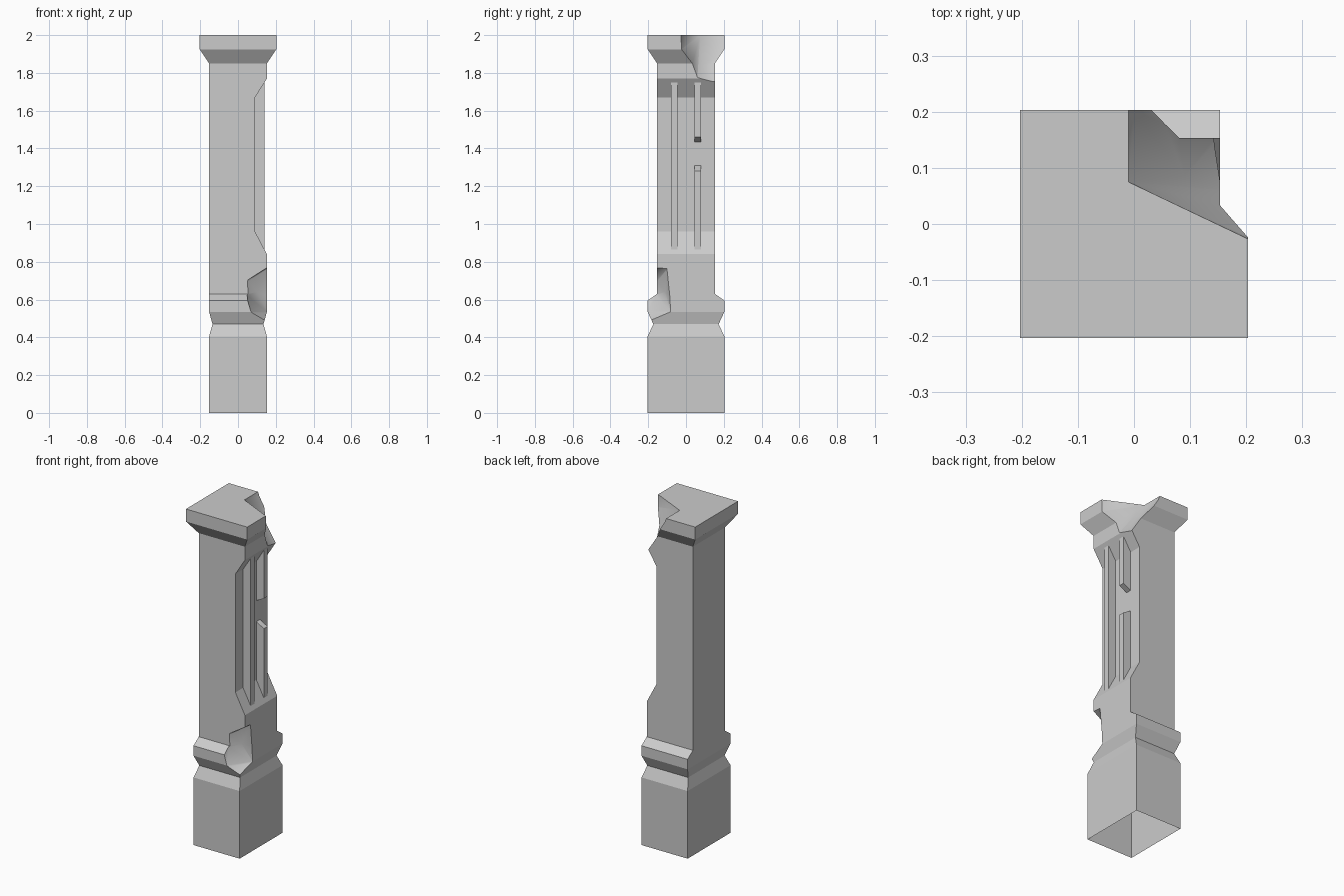
import bpy, bmesh

cube = bpy.data.objects.get("Cube")
if cube:
    bpy.data.objects.remove(cube, do_unlink=True)

stone = bpy.data.materials.new("grey_stone")
stone.use_nodes = True
colour = (0.6, 0.6, 0.6, 1)
stone.diffuse_color = colour
stone.node_tree.nodes["Principled BSDF"].inputs["Base Color"].default_value = colour


def make_object(name, bm, smooth=False):
    bmesh.ops.recalc_face_normals(bm, faces=bm.faces)
    for f in bm.faces:
        f.smooth = smooth
    mesh = bpy.data.meshes.new(name)
    bm.to_mesh(mesh)
    bm.free()
    mesh.materials.append(stone)
    obj = bpy.data.objects.new(name, mesh)
    bpy.context.collection.objects.link(obj)
    return obj


def loft(name, rings):
    """Stack of rectangles given as (height, half width, half depth)."""
    bm = bmesh.new()
    loops = [[bm.verts.new((sx * hx, sy * hy, z))
              for sx, sy in ((-1, -1), (1, -1), (1, 1), (-1, 1))]
             for z, hx, hy in rings]
    for a, b in zip(loops, loops[1:]):
        for i in range(4):
            j = (i + 1) % 4
            bm.faces.new((a[i], a[j], b[j], b[i]))
    bm.faces.new(loops[0][::-1])
    bm.faces.new(loops[-1])
    return make_object(name, bm)


def prism(name, profile, y0, y1):
    """Side profile (x, z) pulled from y0 to y1."""
    bm = bmesh.new()
    face = bm.faces.new([bm.verts.new((x, y0, z)) for x, z in profile])
    out = bmesh.ops.extrude_face_region(bm, geom=[face])
    moved = [v for v in out["geom"] if isinstance(v, bmesh.types.BMVert)]
    bmesh.ops.translate(bm, verts=moved, vec=(0, y1 - y0, 0))
    return make_object(name, bm)


def hull(name, points):
    bm = bmesh.new()
    for p in points:
        bm.verts.new(p)
    out = bmesh.ops.convex_hull(bm, input=bm.verts)
    spare = {v for v in out["geom_interior"] if isinstance(v, bmesh.types.BMVert)}
    bmesh.ops.delete(bm, geom=list(spare), context='VERTS')
    return make_object(name, bm, smooth=True)


def combine(body, tool, operation):
    mod = body.modifiers.new(tool.name, 'BOOLEAN')
    mod.operation = operation
    mod.solver = 'EXACT'
    mod.object = tool
    bpy.context.view_layer.objects.active = body
    bpy.ops.object.modifier_apply(modifier=mod.name)
    bpy.data.objects.remove(tool, do_unlink=True)


# Pillar: plinth, waist, collar, shaft and flared capital
w, c = 0.153, 0.203
pillar = loft("pillar", [
    (0, w, c), (0.405, w, c), (0.47, 0.135, 0.173), (0.535, w, c),
    (0.595, w, c), (0.63, w, w), (1.85, w, w), (1.925, c, c), (2, c, c)])

# Long sloped recess on one side of the shaft
recess = prism("recess_cutter", [(0.09, 0.96), (0.09, 1.67), (0.153, 1.77),
                                 (0.3, 1.77), (0.3, 0.84), (0.153, 0.84)], -0.3, 0.3)
combine(pillar, recess, 'DIFFERENCE')

# Raised ribs in the recess, the rear one broken in the middle
low, high, root, top = 0.85, 1.76, 0.07, 0.14
for name, y, (z0, z1), (z2, z3) in (
        ("front_rib", -0.08, (low, low), (high, high)),
        ("lower_rear_rib", 0.045, (low, low), (1.32, 1.28)),
        ("upper_rear_rib", 0.045, (1.425, 1.46), (high, high))):
    rib = prism(name, [(root, z0), (top, z1), (top, z3), (root, z2)], y, y + 0.035)
    combine(pillar, rib, 'UNION')

# Broken rear corner of the capital
capital_chip = hull("capital_chip_cutter", [
    (-0.01, 0.075, 2.05), (-0.01, 0.3, 2.05), (0.3, 0.3, 2.05), (0.3, -0.07, 2.05),
    (-0.01, 0.075, 2), (-0.01, 0.205, 2), (0.2, -0.025, 2),
    (0.04, 0.205, 1.91), (0.01, 0.3, 1.95),
    (0.09, 0.085, 1.84), (0.205, -0.025, 1.925), (0.3, -0.07, 1.96),
    (0.155, 0.06, 1.775), (0.155, 0.155, 1.735), (0.24, 0.25, 1.66)])
combine(pillar, capital_chip, 'DIFFERENCE')

# Chipped front corner of the collar
collar_chip = hull("collar_chip_cutter", [
    (0.045, -0.157, 0.70), (0.05, -0.157, 0.62), (0.04, -0.206, 0.63),
    (0.07, -0.206, 0.53), (0.13, -0.19, 0.495),
    (0.155, -0.157, 0.77), (0.155, -0.10, 0.765), (0.155, -0.085, 0.62),
    (0.155, -0.08, 0.535), (0.155, -0.17, 0.49),
    (0.10, -0.11, 0.64), (0.25, -0.3, 0.77), (0.25, -0.3, 0.48),
    (0.03, -0.3, 0.66), (0.25, -0.06, 0.65)])
combine(pillar, collar_chip, 'DIFFERENCE')

# Open underside
bm = bmesh.new()
bm.from_mesh(pillar.data)
under = [f for f in bm.faces if f.calc_center_median().z < 0.001]
bmesh.ops.delete(bm, geom=under, context='FACES')
bm.to_mesh(pillar.data)
bm.free()
